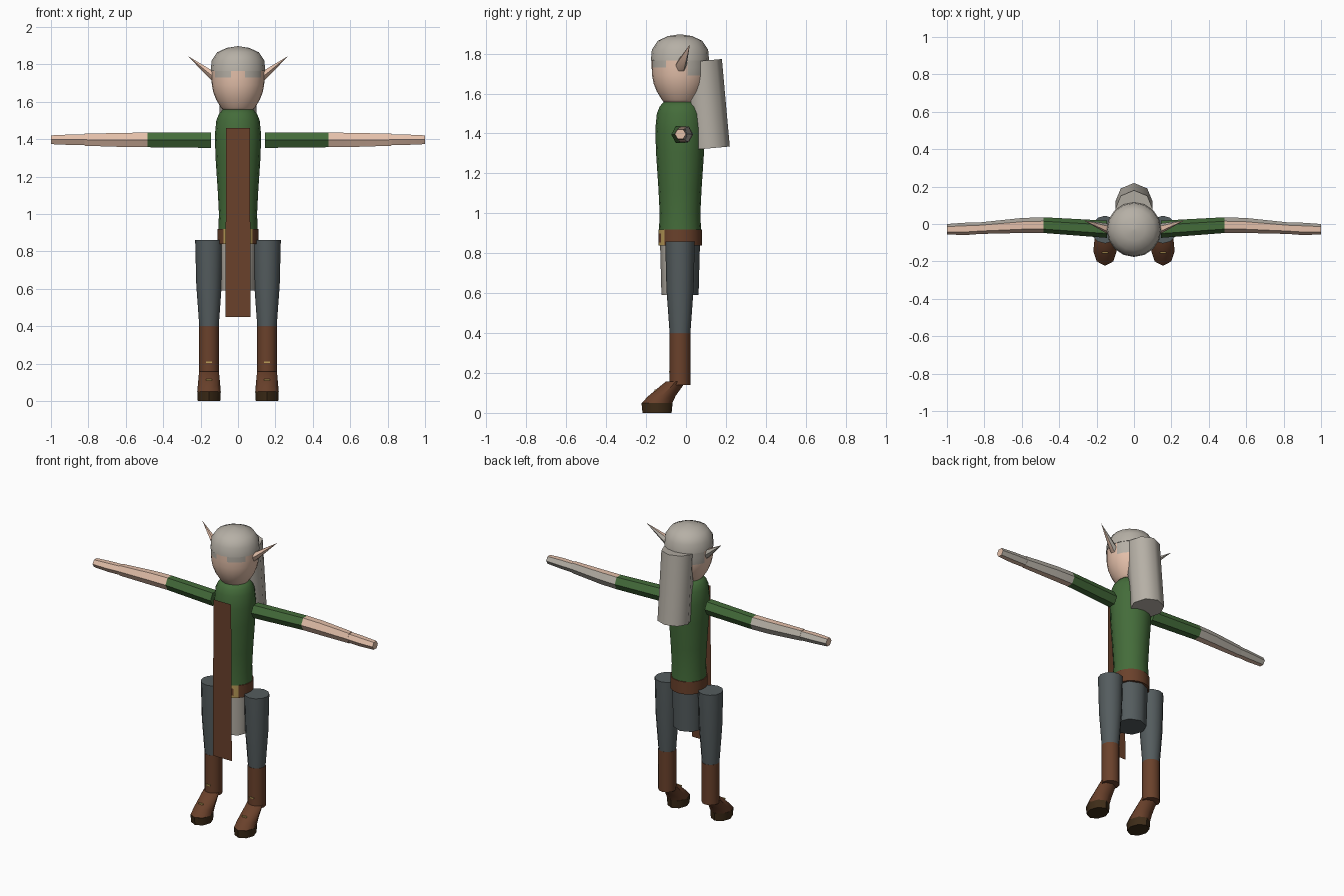
import bpy, bmesh, math
from mathutils import Vector

cube = bpy.data.objects.get("Cube")
if cube:
    bpy.data.objects.remove(cube, do_unlink=True)


def material(name, *rgb):
    lin = [((c / 255 + 0.055) / 1.055) ** 2.4 for c in rgb] + [1.0]
    m = bpy.data.materials.new(name)
    m.use_nodes = True
    m.diffuse_color = lin
    m.node_tree.nodes["Principled BSDF"].inputs["Base Color"].default_value = lin
    return m


skin = material("skin", 228, 192, 170)
grey = material("pale_grey", 182, 176, 166)
green = material("tunic_green", 68, 108, 58)
brown = material("leather_brown", 106, 65, 43)
slate = material("trouser_slate", 84, 92, 94)
sole_brown = material("sole_dark_brown", 62, 44, 24)
gold = material("buckle_gold", 186, 156, 88)

CY = -0.03   # body axis
parts = []


def finish(name, bm, mats, rule=None):
    bmesh.ops.recalc_face_normals(bm, faces=bm.faces)
    bm.normal_update()
    for f in bm.faces:
        f.material_index = rule(f.calc_center_median(), f.normal) if rule else 0
    me = bpy.data.meshes.new(name)
    bm.to_mesh(me)
    bm.free()
    for m in mats:
        me.materials.append(m)
    ob = bpy.data.objects.new(name, me)
    bpy.context.collection.objects.link(ob)
    parts.append(ob)
    return ob


def loft(name, rings, segs, mats, rule=None, along="z", phase=0.0):
    """Skin a capped tube through rings of (centre, radius a, radius b)."""
    bm = bmesh.new()
    loops = []
    for centre, a, b in rings:
        loop = []
        for i in range(segs):
            t = phase + math.tau * i / segs
            u, v = a * math.cos(t), b * math.sin(t)
            off = Vector((u, v, 0)) if along == "z" else Vector((0, u, v))
            loop.append(bm.verts.new(Vector(centre) + off))
        loops.append(loop)
    for lo, hi in zip(loops, loops[1:]):
        for i in range(segs):
            j = (i + 1) % segs
            bm.faces.new((lo[i], lo[j], hi[j], hi[i]))
    bm.faces.new(loops[0][::-1])
    bm.faces.new(loops[-1])
    return finish(name, bm, mats, rule)


def lathe(name, profile, segs, mats, rule=None, x=0.0, y=CY):
    return loft(name, [((x, y, z), r, r) for z, r in profile], segs, mats, rule)


def plate(name, centre, size, mat):
    bm = bmesh.new()
    bmesh.ops.create_cube(bm, size=1)
    for v in bm.verts:
        v.co = Vector(centre) + v.co * Vector(size)
    return finish(name, bm, [mat])


# Head: grey eye patches in front, grey hair at the back
def head_rule(c, n):
    ang = math.degrees(math.atan2(abs(c.x), CY - c.y))
    eye = 1.73 < c.z < 1.77 and 15 < ang < 60
    nape = c.z > 1.69 and c.y > 0.01
    return int(eye or nape)


lathe("head", [(1.545, 0.07), (1.57, 0.092), (1.61, 0.116), (1.65, 0.132),
               (1.69, 0.14), (1.73, 0.142), (1.77, 0.142)],
      24, [skin, grey], head_rule)
lathe("hair_cap", [(1.765, 0.146), (1.82, 0.141), (1.865, 0.111),
                   (1.888, 0.06), (1.897, 0.005)], 16, [grey])

# Torso, belt with wrapped buckle, hips and cloth panel
lathe("tunic", [(0.9, 0.106), (1.0, 0.102), (1.12, 0.108), (1.3, 0.12),
                (1.42, 0.124), (1.5, 0.116), (1.535, 0.102), (1.56, 0.08)],
      16, [green])


def belt_rule(c, n):
    frame = abs(c.x) < 0.085 and c.y < CY and abs(n.z) < 0.5
    hole = 0.855 < c.z < 0.9 and abs(c.x) < 0.062
    return int(frame and not hole)


lathe("belt", [(0.84, 0.109), (0.855, 0.109), (0.9, 0.109), (0.92, 0.109)],
      24, [brown, gold], belt_rule)
lathe("hips", [(0.59, 0.093), (0.85, 0.1)], 8, [grey, slate],
      lambda c, n: int(c.y > CY - 0.001))

panel = bmesh.new()
panel.faces.new([panel.verts.new((x, -0.16, z)) for x, z in
                 ((-0.068, 0.45), (0.068, 0.45), (0.063, 1.46), (-0.063, 1.46))])
finish("cloth_panel", panel, [brown])

# Quiver on the back, leaning with its lower end away from the body
quiver = lathe("quiver", [(-0.22, 0.1), (0.22, 0.1)], 8, [grey], y=0)
quiver.location = (0, 0.1, 1.545)
quiver.rotation_euler.x = 0.09


def rear_grey(c, n):
    return int(n.y > 0.3)


for s, side in ((1, "left"), (-1, "right")):
    # Ears
    loft(side + "_ear", [((s * 0.115, -0.03, 1.725), 0.03, 0.038),
                         ((s * 0.15, -0.022, 1.748), 0.026, 0.03),
                         ((s * 0.265, 0.018, 1.842), 0.001, 0.001)],
         6, [skin, grey], rear_grey, along="x")
    # Arms
    loft(side + "_sleeve", [((s * 0.145, -0.028, 1.395), 0.046, 0.048),
                            ((s * 0.485, -0.006, 1.396), 0.042, 0.045)],
         6, [green], along="x")
    loft(side + "_forearm", [((s * 0.485, -0.006, 1.396), 0.042, 0.045),
                             ((s * 0.6, -0.008, 1.396), 0.04, 0.044),
                             ((s * 0.82, -0.022, 1.397), 0.031, 0.037)],
         6, [skin, grey], rear_grey, along="x")
    loft(side + "_hand", [((s * 0.82, -0.022, 1.397), 0.031, 0.033),
                          ((s * 0.9, -0.026, 1.397), 0.033, 0.032),
                          ((s * 1.0, -0.028, 1.397), 0.028, 0.027)],
         6, [skin, grey], rear_grey, along="x")
    # Legs and boots
    x = s * 0.155
    lathe(side + "_trouser_leg", [(0.4, 0.052), (0.62, 0.068), (0.86, 0.074)],
          12, [slate], x=x)
    lathe(side + "_boot_shaft", [(0.14, 0.053), (0.4, 0.053)], 12, [brown], x=x)
    loft(side + "_foot", [((x, -0.145, 0.05), 0.062, 0.077),
                          ((x, -0.12, 0.085), 0.06, 0.068),
                          ((x, -0.05, 0.158), 0.053, 0.05)], 8, [brown])
    loft(side + "_sole", [((x, -0.145, 0), 0.06, 0.073),
                          ((x, -0.145, 0.05), 0.063, 0.078)], 8, [sole_brown])
    plate(side + "_boot_clasp", (x, -0.083, 0.207), (0.03, 0.006, 0.008), gold)
    plate(side + "_foot_clasp", (x, -0.155, 0.113), (0.03, 0.008, 0.008), gold)

# Smooth the rounded parts, keep hard edges crisp
bpy.ops.object.select_all(action="DESELECT")
for ob in parts:
    ob.select_set(True)
bpy.context.view_layer.objects.active = parts[0]
bpy.ops.object.shade_smooth_by_angle(angle=math.radians(50))
